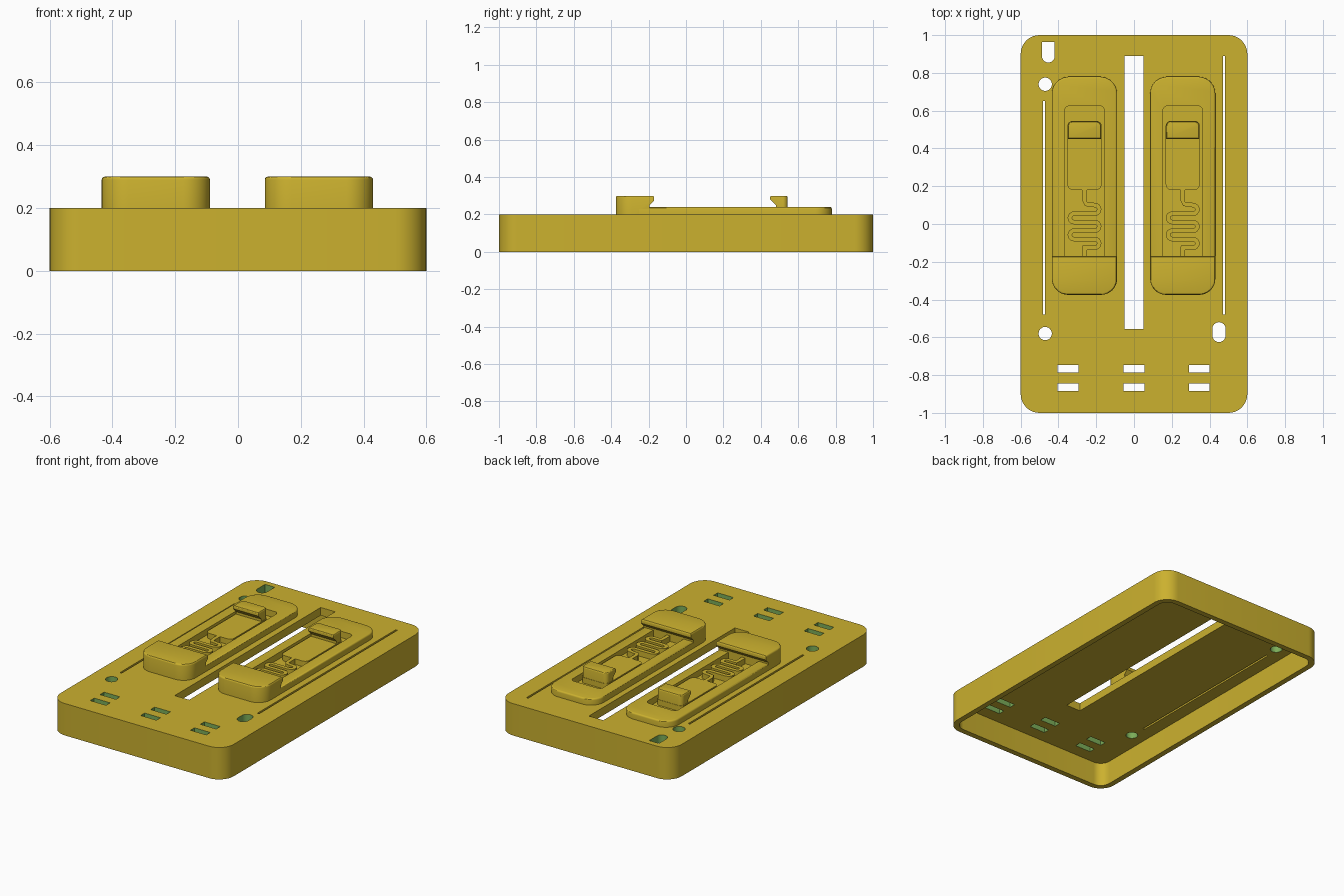
import bpy, bmesh
from math import sin, cos, pi
from mathutils import Vector

cube = bpy.data.objects.get("Cube")
if cube:
    bpy.data.objects.remove(cube)


def material(name, rgb):
    m = bpy.data.materials.new(name)
    m.use_nodes = True
    m.diffuse_color = (*rgb, 1)
    m.node_tree.nodes["Principled BSDF"].inputs["Base Color"].default_value = (*rgb, 1)
    return m


MUSTARD = material("mustard", (0.6, 0.44, 0.028))
GREEN = material("leaf green", (0.2, 0.42, 0.1))


def outline(x0, x1, y0, y1, front=0, back=0, steps=10):
    """Rectangle seen from above, with its own corner radius at front and back."""
    pts = []
    corners = [(x1, y1, -1, -1, back, 0), (x0, y1, 1, -1, back, 1),
               (x0, y0, 1, 1, front, 2), (x1, y0, -1, 1, front, 3)]
    for x, y, sx, sy, r, quarter in corners:
        for i in range(steps + 1 if r else 1):
            a = (quarter + i / steps) * pi / 2
            pts.append((x + sx * r + r * cos(a), y + sy * r + r * sin(a)))
    return pts


def finish(bm, name, mat):
    bmesh.ops.recalc_face_normals(bm, faces=bm.faces)
    mesh = bpy.data.meshes.new(name)
    bm.to_mesh(mesh)
    bm.free()
    mesh.materials.append(mat)
    ob = bpy.data.objects.new(name, mesh)
    bpy.context.collection.objects.link(ob)
    return ob


def extrude(name, points, direction, mat=MUSTARD, soft=0):
    """Extrude a closed 3D outline; soft rounds the edges of the far cap."""
    bm = bmesh.new()
    face = bm.faces.new([bm.verts.new(p) for p in points])
    new = bmesh.ops.extrude_face_region(bm, geom=[face], use_keep_orig=True)["geom"]
    top = [v for v in new if isinstance(v, bmesh.types.BMVert)]
    bmesh.ops.translate(bm, verts=top, vec=direction)
    if soft:
        rim = [e for e in new if isinstance(e, bmesh.types.BMEdge)]
        bmesh.ops.bevel(bm, geom=rim, offset=soft, segments=3, profile=0.5,
                        affect='EDGES')
    return finish(bm, name, mat)


def prism(name, shape, z0, z1, mat=MUSTARD, soft=0):
    return extrude(name, [(x, y, z0) for x, y in shape], (0, 0, z1 - z0), mat, soft)


def cut(ob, cutter):
    mod = ob.modifiers.new("cut", 'BOOLEAN')
    mod.operation = 'DIFFERENCE'
    mod.solver = 'EXACT'
    mod.material_mode = 'TRANSFER'
    mod.object = cutter
    bpy.context.view_layer.objects.active = ob
    bpy.ops.object.modifier_apply(modifier=mod.name)
    bpy.data.objects.remove(cutter)


def smooth(ob):
    bpy.ops.object.select_all(action='DESELECT')
    ob.select_set(True)
    bpy.context.view_layer.objects.active = ob
    bpy.ops.object.shade_smooth_by_angle(angle=pi / 6)


def undercut(ob, x, y, side):
    """Cut a slanted recess below a lip that points along y by side."""
    profile = [(0, 0.15), (0, 0.25), (0.04, 0.29), (0.04, 0.15)]
    cut(ob, extrude("lip_cutter", [(x - 0.3, y + side * d, z) for d, z in profile],
                    (0.6, 0, 0)))


# Hollow tray, open underneath
body = prism("tray", outline(-0.6, 0.6, -1, 1, 0.1, 0.1), 0, 0.2)
cut(body, prism("cavity", outline(-0.565, 0.565, -0.965, 0.965, 0.065, 0.065), -0.1, 0.15))

# Plain openings: centre slot and two narrow slits
plain = [outline(-0.05, 0.05, -0.555, 0.89),
         outline(-0.482, -0.47, -0.48, 0.65),
         outline(0.47, 0.482, -0.48, 0.89)]
# Green-lined openings: round holes, oval, keyhole and strap slots
lined = [outline(-0.505, -0.435, y - 0.035, y + 0.035, 0.0349, 0.0349)
         for y in (0.74, -0.58)]
lined.append(outline(0.415, 0.485, -0.625, -0.52, 0.0349, 0.0349))
lined.append(outline(-0.487, -0.42, 0.855, 0.963, 0.0334))
for x in (-0.35, 0, 0.345):
    for y in (-0.767, -0.865):
        lined.append(outline(x - 0.055, x + 0.055, y - 0.02, y + 0.02))
for shapes, mat in ((plain, MUSTARD), (lined, GREEN)):
    for shape in shapes:
        cut(body, prism("hole_cutter", shape, 0.1, 0.3, mat))
smooth(body)


def spring(name, x):
    """Flat zigzag strip with rounded turns."""
    gap, reach, half, runs = 0.045, 0.055, 0.012, 6
    path = [(0, 0.2), (0, 0.125), (0.008, 0.106)]
    y, side = 0.1, 1
    for _ in range(runs - 1):
        for i in range(9):
            a = pi / 2 - pi * i / 8
            path.append((side * (reach + gap / 2 * cos(a)),
                         y - gap / 2 + gap / 2 * sin(a)))
        y, side = y - gap, -side
    path += [(-0.008, y), (0, y - 0.008), (0, -0.21)]
    left, right = [], []
    for i, p in enumerate(path):
        a, b = path[max(i - 1, 0)], path[min(i + 1, len(path) - 1)]
        t = (Vector(b) - Vector(a)).normalized()
        left.append((x + p[0] - t.y * half, p[1] + t.x * half, 0.195))
        right.append((x + p[0] + t.y * half, p[1] - t.x * half, 0.195))
    bm = bmesh.new()
    rows = [[bm.verts.new(p) for p in pair] for pair in zip(left, right)]
    for (a, b), (c, d) in zip(rows, rows[1:]):
        bm.faces.new((a, b, d, c))
    new = bmesh.ops.extrude_face_region(bm, geom=bm.faces[:], use_keep_orig=True)["geom"]
    bmesh.ops.translate(bm, vec=(0, 0, 0.04),
                        verts=[v for v in new if isinstance(v, bmesh.types.BMVert)])
    return finish(bm, name, MUSTARD)


# Two identical spring clips
for label, x in (("right", -0.262), ("left", 0.258)):
    w = 0.1725
    # Raised pad with a window
    pad = prism(label + "_pad", outline(x - w, x + w, -0.25, 0.78, 0, 0.09),
                0.19, 0.24, soft=0.01)
    cut(pad, prism("window_cutter", outline(x - 0.105, x + 0.105, -0.195, 0.625, 0, 0.025),
                   0.1, 0.3))
    # Fixed end stop with an overhanging lip
    stop = prism(label + "_end_stop", outline(x - w, x + w, -0.375, -0.17, 0.085),
                 0.19, 0.3, soft=0.01)
    undercut(stop, x, -0.195, 1)
    # Sliding tongue and its catch
    tongue = prism(label + "_tongue", outline(x - 0.09, x + 0.09, 0.18, 0.545, 0.03, 0.025),
                   0.195, 0.235)
    catch = prism(label + "_catch", outline(x - 0.088, x + 0.088, 0.45, 0.543, 0, 0.025),
                  0.195, 0.3, soft=0.008)
    undercut(catch, x, 0.48, -1)
    for part in (pad, stop, tongue, catch, spring(label + "_spring", x)):
        smooth(part)
